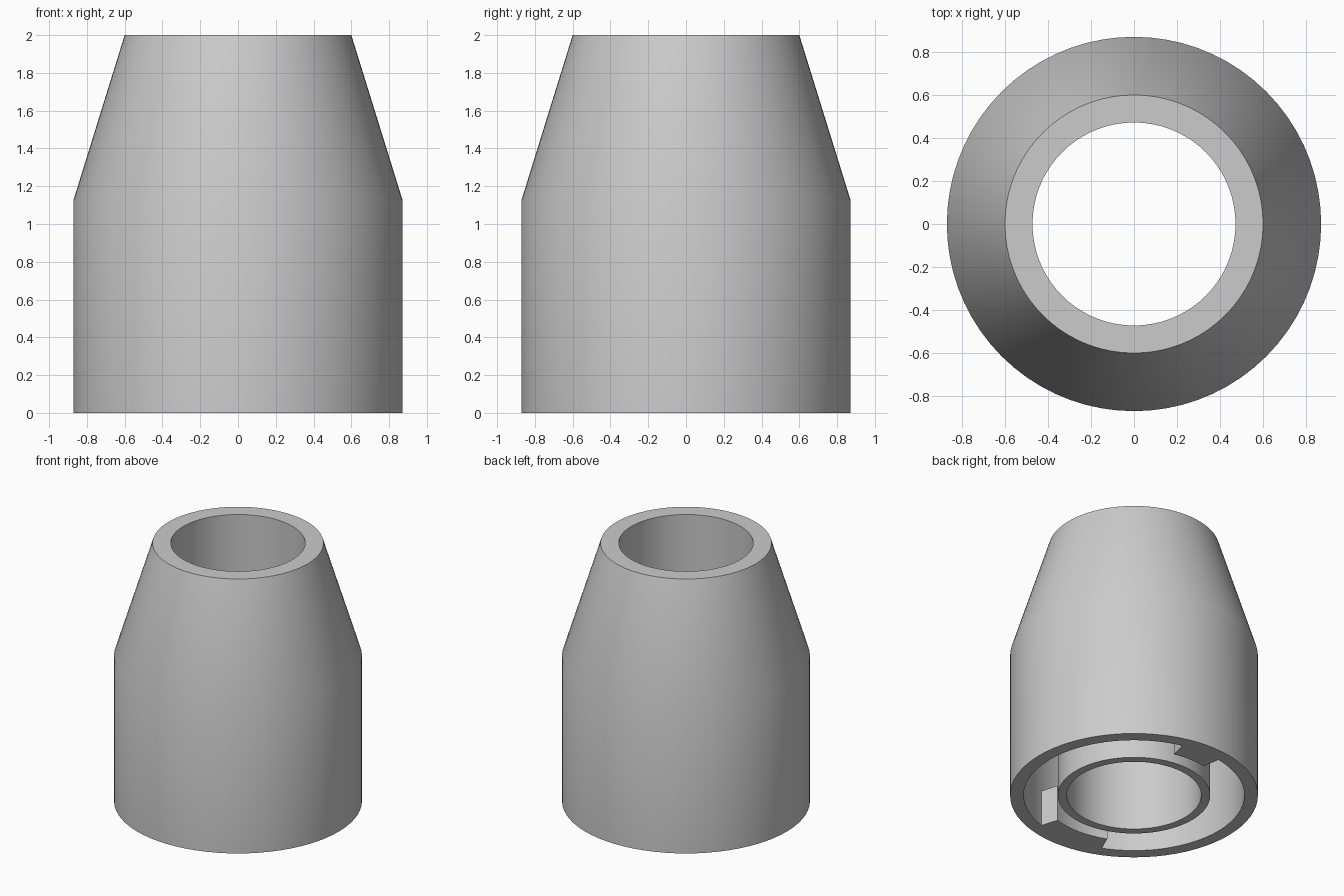
import bpy
import bmesh
from math import radians, cos, sin

cube = bpy.data.objects.get("Cube")
if cube:
    bpy.data.objects.remove(cube, do_unlink=True)

# Single grey material
grey = bpy.data.materials.new("plain_grey")
grey.use_nodes = True
grey.diffuse_color = (0.6, 0.6, 0.6, 1)
grey.node_tree.nodes["Principled BSDF"].inputs["Base Color"].default_value = (0.6, 0.6, 0.6, 1)

OUTER, SHELL_IN, TAB_IN = 0.87, 0.775, 0.64
TUBE_OUT, BORE, TOP = 0.535, 0.472, 0.60
SHOULDER, HEIGHT, TAB_HEIGHT = 1.13, 2.0, 0.28


def revolve(name, profile, start, sweep, steps):
    """Turn a closed (radius, z) profile about the z axis."""
    bm = bmesh.new()
    full = sweep == 360
    rings = []
    for i in range(steps if full else steps + 1):
        a = radians(start + sweep * i / steps)
        rings.append([bm.verts.new((r * cos(a), r * sin(a), z)) for r, z in profile])
    n = len(profile)
    for i in range(steps):
        near, far = rings[i], rings[(i + 1) % len(rings)]
        for j in range(n):
            k = (j + 1) % n
            bm.faces.new((near[j], far[j], far[k], near[k]))
    if not full:
        bm.faces.new(rings[0])
        bm.faces.new(rings[-1])
    bmesh.ops.recalc_face_normals(bm, faces=bm.faces)
    mesh = bpy.data.meshes.new(name)
    bm.to_mesh(mesh)
    bm.free()
    mesh.materials.append(grey)
    obj = bpy.data.objects.new(name, mesh)
    bpy.context.collection.objects.link(obj)
    bpy.ops.object.select_all(action="DESELECT")
    obj.select_set(True)
    bpy.context.view_layer.objects.active = obj
    bpy.ops.object.shade_smooth_by_angle(angle=radians(30))
    return obj


# Tapered body: outer shell, through bore, ring-shaped cavity open below
revolve("tapered_body", [
    (OUTER, 0), (OUTER, SHOULDER), (TOP, HEIGHT), (BORE, HEIGHT), (BORE, 0),
    (TUBE_OUT, 0), (TUBE_OUT, SHOULDER), (SHELL_IN, SHOULDER), (SHELL_IN, 0),
], 0, 360, 72)

# Locking tabs on the inside of the lower rim, one narrow and one wide
tab_profile = [(TAB_IN, 0), (SHELL_IN + 0.005, 0),
               (SHELL_IN + 0.005, TAB_HEIGHT), (TAB_IN, TAB_HEIGHT)]
for name, centre, width in (("back_locking_tab", 88, 24), ("front_locking_tab", -93, 40)):
    revolve(name, tab_profile, centre - width / 2, width, 8)
